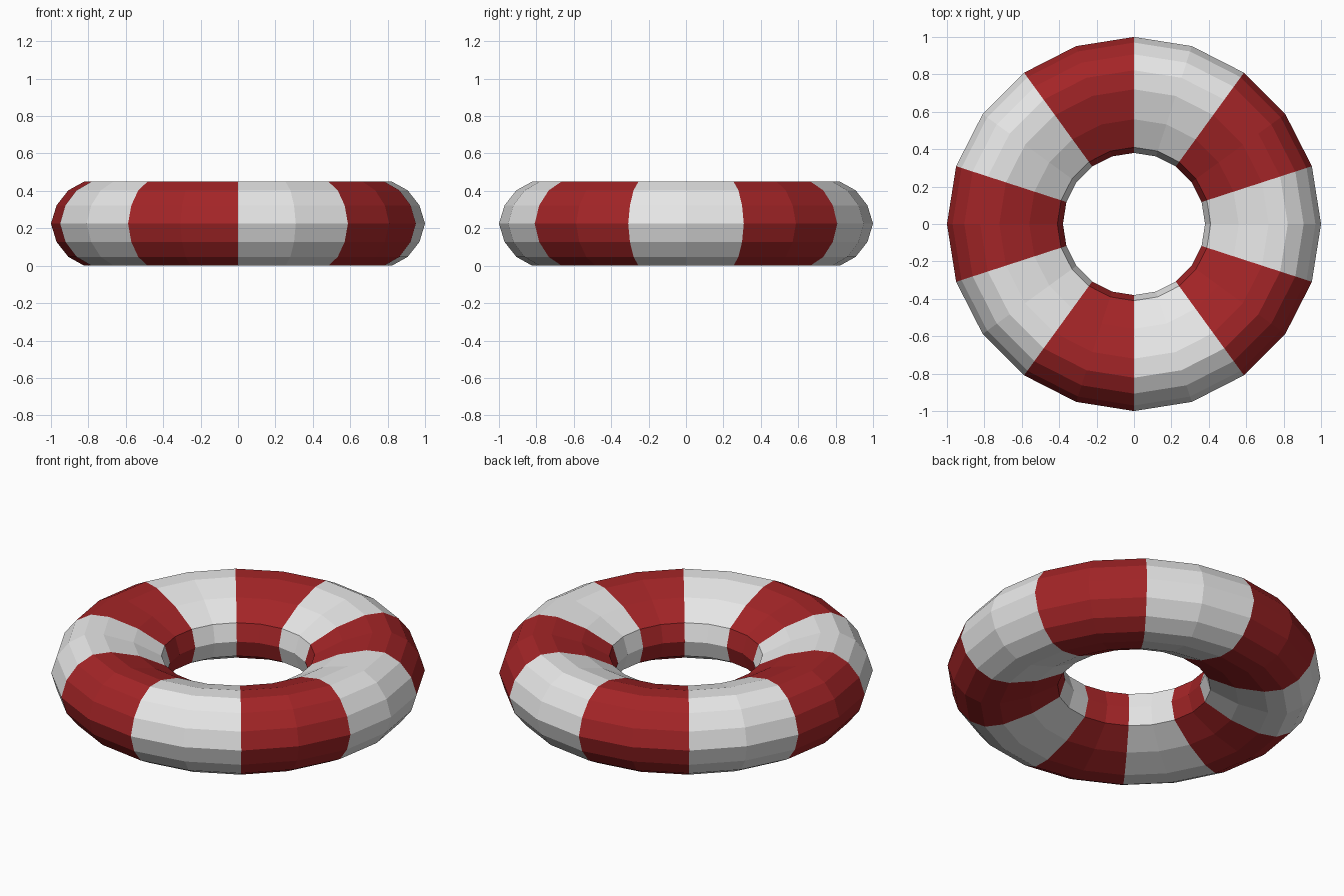
import bpy, bmesh, math

if "Cube" in bpy.data.objects:
    bpy.data.objects.remove(bpy.data.objects["Cube"])

SEGMENTS = 20
MID_Z = 0.225

# upper half of the tube section, outer equator to inner equator (radius, height above middle)
upper = [(1.0, 0.0), (0.97, 0.098), (0.907, 0.178), (0.822, 0.225),
         (0.72, 0.225), (0.56, 0.178), (0.41, 0.098), (0.38, 0.0)]
section = upper + [(r, -h) for r, h in reversed(upper[1:-1])]


def make_material(name, colour):
    mat = bpy.data.materials.new(name)
    mat.diffuse_color = (*colour, 1.0)
    mat.use_nodes = True
    mat.node_tree.nodes["Principled BSDF"].inputs["Base Color"].default_value = mat.diffuse_color
    return mat


# ring: the section swept around z
bm = bmesh.new()
rings = []
for i in range(SEGMENTS):
    a = 2 * math.pi * i / SEGMENTS
    rings.append([bm.verts.new((r * math.cos(a), r * math.sin(a), MID_Z + h))
                  for r, h in section])

n = len(section)
for i in range(SEGMENTS):
    here, there = rings[i], rings[(i + 1) % SEGMENTS]
    for j in range(n):
        k = (j + 1) % n
        face = bm.faces.new((here[j], there[j], there[k], here[k]))
        # stripes: two segments wide, alternating white and red
        face.material_index = ((i + 1) // 2) % 2
        face.smooth = False
bmesh.ops.recalc_face_normals(bm, faces=bm.faces[:])

mesh = bpy.data.meshes.new("swim_ring")
bm.to_mesh(mesh)
bm.free()
mesh.materials.append(make_material("white", (0.80, 0.80, 0.80)))
mesh.materials.append(make_material("red", (0.37, 0.018, 0.02)))
ring = bpy.data.objects.new("swim_ring", mesh)
bpy.context.collection.objects.link(ring)
